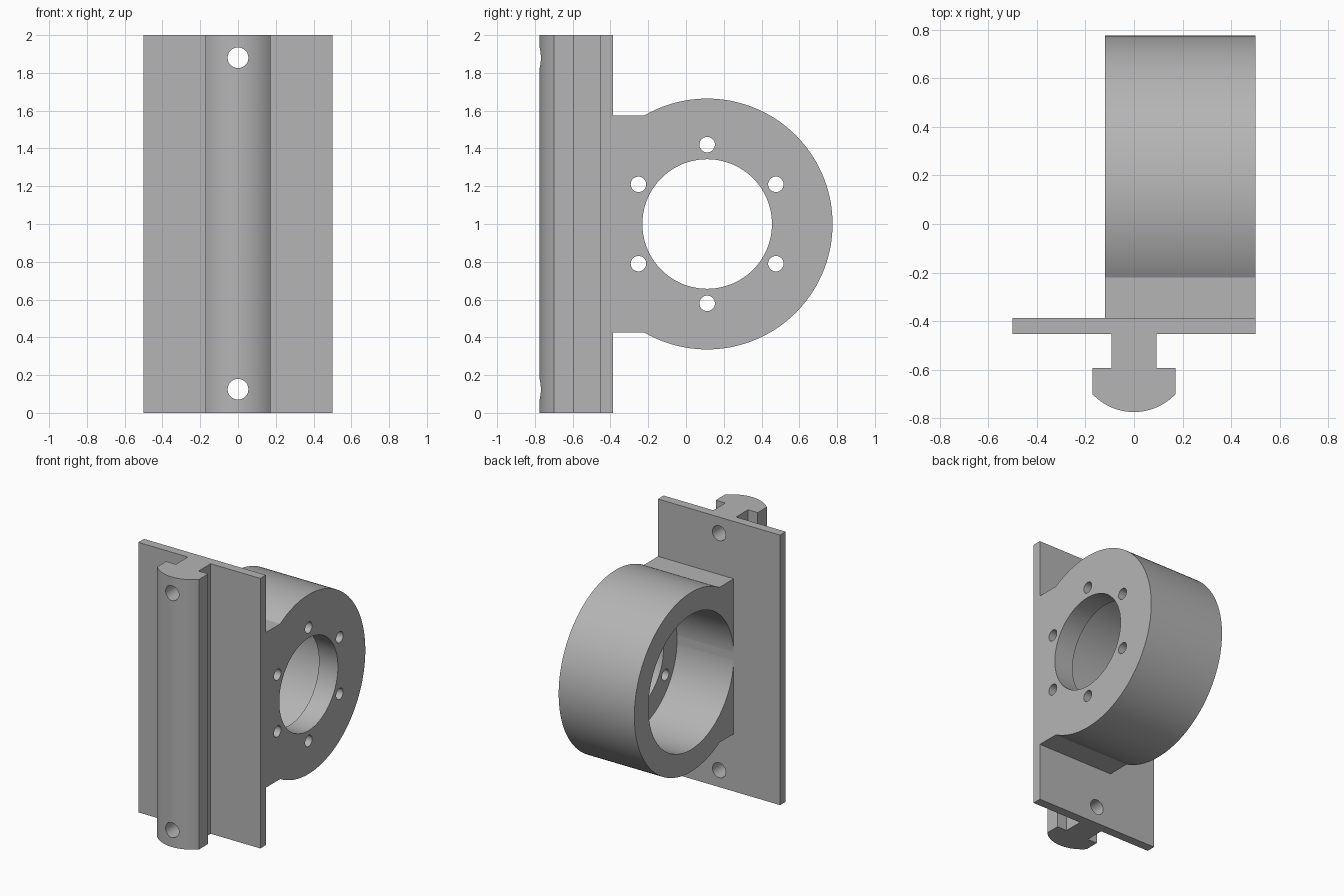
import bpy, bmesh
from math import sin, cos, pi, radians, asin, sqrt
from mathutils import Vector, Matrix

cube = bpy.data.objects.get("Cube")
if cube:
    bpy.data.objects.remove(cube, do_unlink=True)

GREY = (0.46, 0.46, 0.46, 1)
metal = bpy.data.materials.new("plain_grey")
metal.use_nodes = True
metal.diffuse_color = GREY
metal.node_tree.nodes["Principled BSDF"].inputs["Base Color"].default_value = GREY


def add_object(name, bm):
    bmesh.ops.recalc_face_normals(bm, faces=bm.faces)
    mesh = bpy.data.meshes.new(name)
    bm.to_mesh(mesh)
    bm.free()
    mesh.materials.append(metal)
    obj = bpy.data.objects.new(name, mesh)
    bpy.context.collection.objects.link(obj)
    return obj


def extrude(name, points, direction):
    """Sweep a closed outline straight along a direction."""
    bm = bmesh.new()
    face = bm.faces.new([bm.verts.new(p) for p in points])
    swept = bmesh.ops.extrude_face_region(bm, geom=[face], use_keep_orig=True)
    moved = [g for g in swept["geom"] if isinstance(g, bmesh.types.BMVert)]
    bmesh.ops.translate(bm, verts=moved, vec=direction)
    return add_object(name, bm)


def drill(target, axis, centre, radius, length, segments):
    """Cut a round hole of a given length, centred on a point."""
    bm = bmesh.new()
    turn = Vector((0, 0, 1)).rotation_difference(Vector(axis)).to_matrix().to_4x4()
    bmesh.ops.create_cone(bm, cap_ends=True, segments=segments, radius1=radius,
                          radius2=radius, depth=length,
                          matrix=Matrix.Translation(centre) @ turn)
    cutter = add_object("hole_cutter", bm)
    cutter.hide_render = True
    mod = target.modifiers.new("hole", "BOOLEAN")
    mod.operation = "DIFFERENCE"
    mod.solver = "EXACT"
    mod.object = cutter
    bpy.context.view_layer.objects.active = target
    bpy.ops.object.modifier_apply(modifier=mod.name)
    bpy.data.objects.remove(cutter, do_unlink=True)


def smooth(obj):
    bpy.ops.object.select_all(action="DESELECT")
    obj.select_set(True)
    bpy.context.view_layer.objects.active = obj
    bpy.ops.object.shade_smooth_by_angle(angle=radians(25))


# Mounting plate with a round-nosed T rail, swept up the full height
HEIGHT = 2.0
PLATE_BACK, PLATE_FRONT = -0.387, -0.453
HEAD_BACK, HEAD_SIDE, NOSE = -0.594, -0.70, -0.775
half = [(0.5, PLATE_BACK), (0.5, PLATE_FRONT), (0.093, PLATE_FRONT),
        (0.093, HEAD_BACK), (0.172, HEAD_BACK)]
sagitta = HEAD_SIDE - NOSE
nose_r = (0.172 ** 2 + sagitta ** 2) / (2 * sagitta)
spread = asin(0.172 / nose_r)
STEPS = 24
nose = []
for i in range(STEPS + 1):
    a = spread * (1 - 2 * i / STEPS)
    nose.append((nose_r * sin(a), NOSE + nose_r * (1 - cos(a))))
outline = half + nose + [(-x, y) for x, y in reversed(half)]
rail_plate = extrude("rail_plate", [(x, y, 0) for x, y in outline], (0, 0, HEIGHT))

# Screw holes through rail and plate
for z in (0.125, 1.88):
    drill(rail_plate, (0, 1, 0), (0, -0.58, z), 0.055, 1.0, 32)
smooth(rail_plate)

# Round bearing housing with a square foot against the plate
CY, CZ, OUTER, FOOT = 0.112, 1.0, 0.664, 0.575
X_OPEN, X_FLANGE, FLANGE = -0.12, 0.5, 0.155
start = pi - asin(FOOT / OUTER)
ARC = 96
ring = []
for i in range(ARC + 1):
    a = start * (1 - 2 * i / ARC)
    ring.append((X_OPEN, CY + OUTER * cos(a), CZ + OUTER * sin(a)))
foot = [(X_OPEN, PLATE_BACK, CZ - FOOT), (X_OPEN, PLATE_BACK, CZ + FOOT)]
housing = extrude("bearing_housing", ring + foot, (X_FLANGE - X_OPEN, 0, 0))

# Wide bearing seat from the open side, narrow bore through the flange
seat_end = X_FLANGE - FLANGE
drill(housing, (1, 0, 0), (seat_end - 0.5, CY, CZ), 0.5, 1.0, 96)
drill(housing, (1, 0, 0), (X_FLANGE, CY, CZ), 0.343, 1.0, 96)

# Bolt circle in the flange
for i in range(6):
    a = pi / 2 + i * pi / 3
    spot = (X_FLANGE, CY + 0.42 * cos(a), CZ + 0.42 * sin(a))
    drill(housing, (1, 0, 0), spot, 0.041, 0.6, 32)
smooth(housing)
